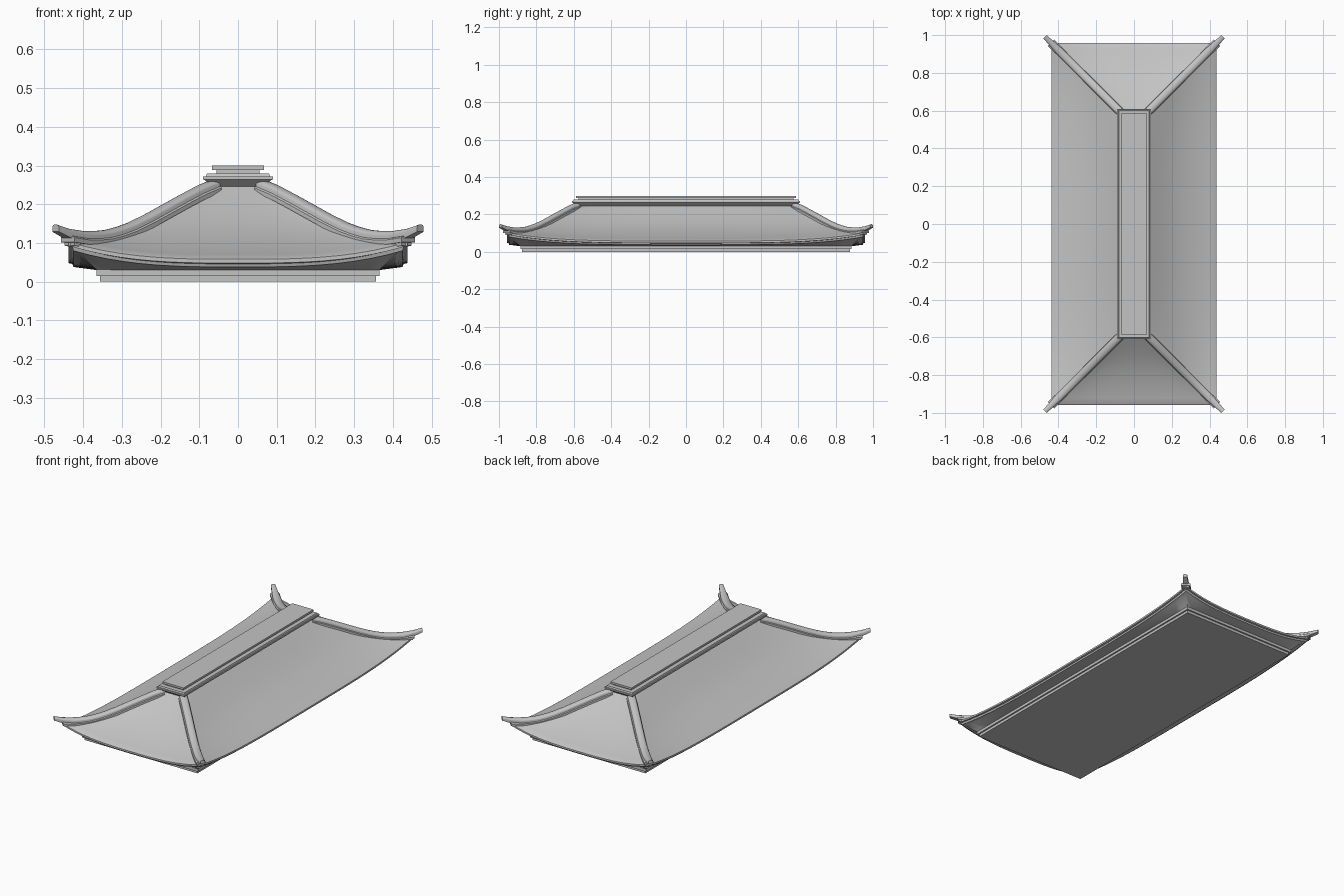
import bpy, bmesh, math
from mathutils import Vector

if "Cube" in bpy.data.objects:
    bpy.data.objects.remove(bpy.data.objects["Cube"], do_unlink=True)

# Single grey finish
grey = bpy.data.materials.new("roof grey")
grey.use_nodes = True
grey.diffuse_color = (0.55, 0.55, 0.55, 1)
grey.node_tree.nodes["Principled BSDF"].inputs["Base Color"].default_value = (0.55, 0.55, 0.55, 1)

STRETCH = 0.52   # every ring is this much longer in y than in x


def finish(name, bm, smooth):
    bmesh.ops.recalc_face_normals(bm, faces=bm.faces[:])
    mesh = bpy.data.meshes.new(name)
    bm.to_mesh(mesh)
    bm.free()
    mesh.materials.append(grey)
    obj = bpy.data.objects.new(name, mesh)
    bpy.context.collection.objects.link(obj)
    if smooth:
        bpy.ops.object.select_all(action='DESELECT')
        obj.select_set(True)
        bpy.context.view_layer.objects.active = obj
        bpy.ops.object.shade_smooth_by_angle(angle=math.radians(32))
    return obj


def skin(bm, rings):
    """Closed skin over point rings, capped at both ends."""
    loops = [[bm.verts.new(p) for p in ring] for ring in rings]
    n = len(loops[0])
    for a, b in zip(loops, loops[1:]):
        for i in range(n):
            j = (i + 1) % n
            bm.faces.new((a[i], a[j], b[j], b[i]))
    bm.faces.new(loops[0])
    bm.faces.new(loops[-1])


def rect_ring(hx, z, lift=0.0, nx=1, ny=1):
    """Rectangle whose corners are lifted in a smooth curve."""
    hy = hx + STRETCH
    pts = []
    for side in range(4):
        n = nx if side % 2 == 0 else ny
        sign = 1 if side < 2 else -1
        for i in range(n):
            t = 2 * i / n - 1
            if side % 2 == 0:
                pts.append((sign * t * hx, -sign * hy, z + lift * abs(t) ** 3))
            else:
                pts.append((sign * hx, sign * t * hy, z + lift * abs(t) ** 4))
    return pts


def stepped(name, profile, nx=1, ny=1):
    bm = bmesh.new()
    skin(bm, [rect_ring(*p, nx=nx, ny=ny) for p in profile])
    return finish(name, bm, nx > 1)


# Roof shell: concave slopes, layered eave edge, soffit (half width, z, corner lift)
stepped("roof_shell", [
    (.06, .25, 0), (.095, .225, .004), (.13, .2, .008), (.165, .177, .012),
    (.2, .155, .015), (.235, .136, .017), (.27, .119, .019), (.305, .104, .022),
    (.34, .09, .026), (.37, .08, .03), (.4, .07, .036), (.432, .062, .043),
    (.438, .058, .045), (.438, .048, .045), (.428, .046, .045),
    (.425, .038, .042), (.41, .036, .038), (.365, .03, 0)], nx=20, ny=40)

# Base slabs
stepped("base_upper_slab", [(.366, .015), (.366, .032)])
stepped("base_lower_slab", [(.357, 0), (.357, .015)])

# Ridge: flared collar, neck and top slab
stepped("ridge_collar", [(.06, .24), (.085, .262), (.09, .264), (.09, .272),
                         (.083, .272), (.08, .28)])
stepped("ridge_neck", [(.055, .279), (.055, .29)])
stepped("ridge_top_slab", [(.067, .289), (.067, .3)])


def hip_sweep(name, path, sx, sy):
    """Sweep a round-topped bar along a hip; path = (u, top z, half width, height)."""
    bm = bmesh.new()
    across = Vector((sx, -sy, 0)).normalized()
    rings = []
    for u, top, w, h in path:
        centre = Vector((sx * u, sy * (u + STRETCH), top - h))
        ring = [centre - across * w, centre + across * w]
        for k in range(9):
            a = math.pi * k / 8
            ring.append(centre + across * w * math.cos(a)
                        + Vector((0, 0, h * (.65 + .35 * math.sin(a)))))
        rings.append(ring)
    skin(bm, rings)
    return finish(name, bm, True)


# Hip ribs sweeping down and curling up past the corners
hip = [(.06, .266), (.1, .249), (.145, .225), (.19, .2), (.235, .175), (.28, .153),
       (.31, .142), (.34, .134), (.37, .131), (.4, .131), (.44, .137), (.471, .148)]
rib = [(u, z, .02 - .008 * max(0, (u - .4) / .071),
        .032 - .013 * max(0, (u - .4) / .071)) for u, z in hip]
flashing = [(u, z - .017, .025, .018) for u, z in hip[:-1]]
corner = [(.36, .106, .022, .02), (.4, .107, .022, .02), (.435, .113, .018, .02)]

for sy, end in ((-1, "front"), (1, "back")):
    for sx, side in ((-1, "right"), (1, "left")):
        hip_sweep(f"hip_rib_{end}_{side}", rib, sx, sy)
        hip_sweep(f"hip_flashing_{end}_{side}", flashing, sx, sy)
        hip_sweep(f"corner_block_{end}_{side}", corner, sx, sy)
